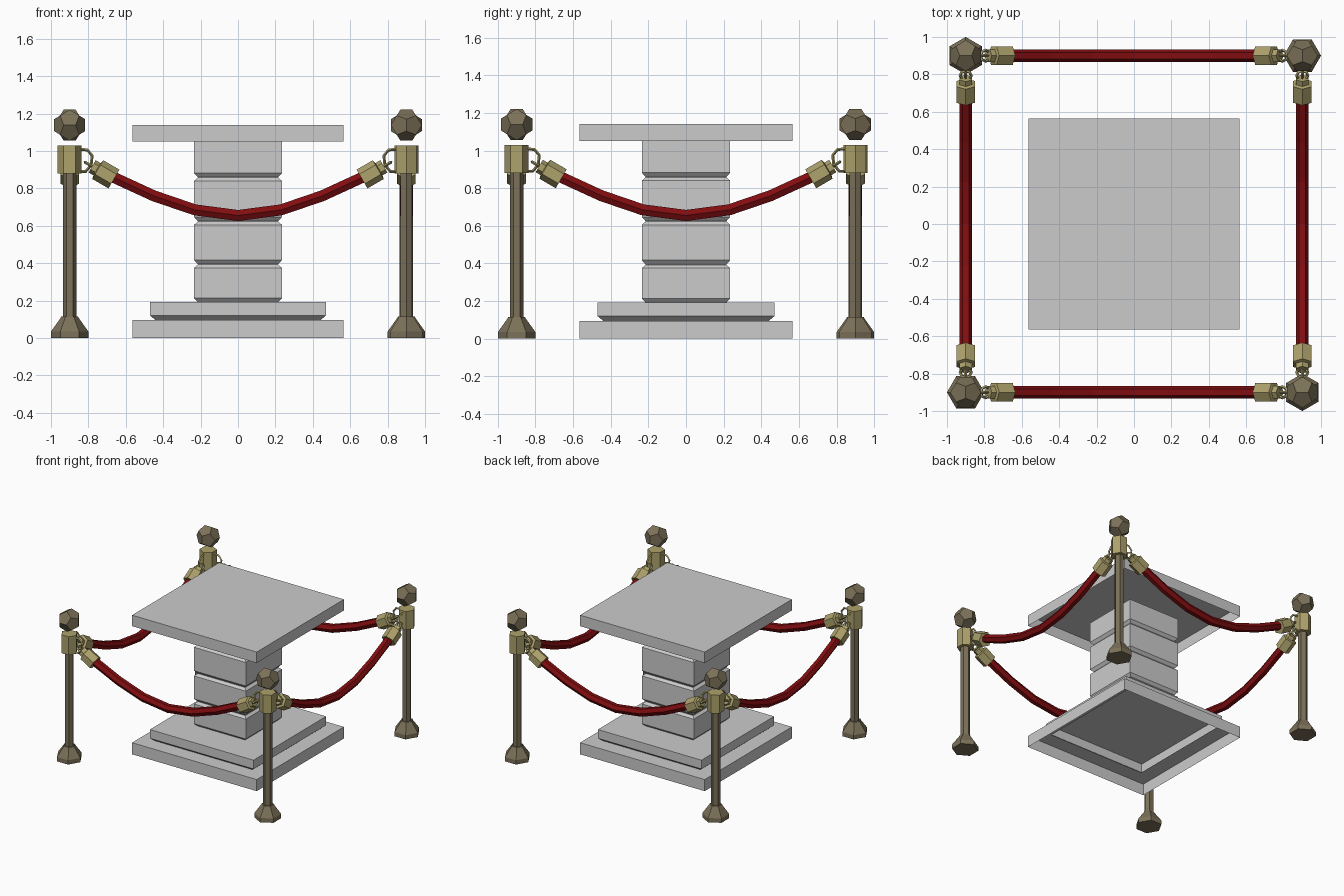
import bpy, bmesh, math
from mathutils import Vector, Matrix

if "Cube" in bpy.data.objects:
    bpy.data.objects.remove(bpy.data.objects["Cube"])


def material(name, rgb):
    m = bpy.data.materials.new(name)
    m.diffuse_color = (*rgb, 1)
    m.use_nodes = True
    m.node_tree.nodes["Principled BSDF"].inputs["Base Color"].default_value = m.diffuse_color
    return m


bronze = material("bronze", (0.20, 0.165, 0.10))
brass = material("brass", (0.42, 0.36, 0.15))
red = material("red_velvet", (0.22, 0.004, 0.005))


def finish(name, bm, mat=None, matrix=None):
    bmesh.ops.recalc_face_normals(bm, faces=bm.faces)
    if matrix:
        bmesh.ops.transform(bm, matrix=matrix, verts=bm.verts)
    mesh = bpy.data.meshes.new(name)
    bm.to_mesh(mesh)
    bm.free()
    obj = bpy.data.objects.new(name, mesh)
    bpy.context.collection.objects.link(obj)
    if mat:
        mesh.materials.append(mat)
    return obj


def turned(name, profile, sides, mat=None, matrix=None, bottom=True, top=True):
    """Loft (radius, height) rings; four sides take the half width as radius."""
    bm = bmesh.new()
    k, off = (math.sqrt(2), math.pi / 4) if sides == 4 else (1, 0)
    rings = [[bm.verts.new((r * k * math.cos(off + i * math.tau / sides),
                            r * k * math.sin(off + i * math.tau / sides), z))
              for i in range(sides)] for r, z in profile]
    for a, b in zip(rings, rings[1:]):
        for i in range(sides):
            j = (i + 1) % sides
            bm.faces.new((a[i], a[j], b[j], b[i]))
    if bottom:
        bm.faces.new(rings[0][::-1])
    if top:
        bm.faces.new(rings[-1])
    return finish(name, bm, mat, matrix)


def tube(name, points, radius, sides, mat, matrix, closed=False):
    """Sweep a low-poly round section along a path lying in the xz plane."""
    bm = bmesh.new()
    pts = [Vector(p) for p in points]
    n = len(pts)
    rings = []
    for i, p in enumerate(pts):
        a = pts[(i - 1) % n] if closed else pts[max(i - 1, 0)]
        b = pts[(i + 1) % n] if closed else pts[min(i + 1, n - 1)]
        t = (b - a).normalized()
        side = Vector((0, 1, 0))
        up = side.cross(t)
        rings.append([bm.verts.new(p + radius * (math.cos(s * math.tau / sides) * side
                                                 + math.sin(s * math.tau / sides) * up))
                      for s in range(sides)])
    for i in range(n if closed else n - 1):
        a, b = rings[i], rings[(i + 1) % n]
        for s in range(sides):
            q = (s + 1) % sides
            bm.faces.new((a[s], a[q], b[q], b[s]))
    if not closed:
        bm.faces.new(rings[0])
        bm.faces.new(rings[-1][::-1])
    return finish(name, bm, mat, matrix)


def dodecahedron(name, radius, mat, matrix):
    bm = bmesh.new()
    g = (1 + math.sqrt(5)) / 2
    s = radius / math.sqrt(3)
    signs = (-1, 1)
    pts = [(x, y, z) for x in signs for y in signs for z in signs]
    for a in signs:
        for b in signs:
            u, v = a / g, b * g
            pts += [(0, u, v), (u, v, 0), (v, 0, u)]
    for p in pts:
        bm.verts.new(Vector(p) * s)
    bmesh.ops.convex_hull(bm, input=bm.verts)
    bmesh.ops.dissolve_limit(bm, angle_limit=0.05, verts=bm.verts, edges=bm.edges)
    return finish(name, bm, mat, matrix)


# Pedestal: stepped hollow base, grooved column and hollow top slab
turned("pedestal_base", [(0.565, 0), (0.565, 0.095), (0.44, 0.095), (0.47, 0.12), (0.47, 0.192)],
       4, bottom=False)
column = [(0.215, 0.192), (0.235, 0.213)]
for j in (0.395, 0.625, 0.86):
    column += [(0.235, j - 0.02), (0.215, j - 0.003), (0.215, j), (0.235, j + 0.022)]
turned("pedestal_column", column + [(0.235, 1.05)], 4)
turned("pedestal_top", [(0.565, 1.05), (0.565, 1.14)], 4, bottom=False)

D = 0.9
for k in range(4):
    turn = Matrix.Rotation(k * math.pi / 2, 4, 'Z')
    at = turn @ Matrix.Translation((-D, -D, 0))

    # Post with foot, collar and finial
    turned(f"post_foot_{k}", [(0.1, 0), (0.1, 0.035), (0.05, 0.105), (0.045, 0.115)], 6, bronze, at)
    turned(f"post_pole_{k}", [(0.036, 0.1), (0.036, 0.89)], 6, bronze, at)
    turned(f"post_collar_{k}", [(0.064, 0.88), (0.064, 1.03)], 6, brass, at)
    dodecahedron(f"post_finial_{k}", 0.089, bronze, at @ Matrix.Translation((0, 0, 1.138)))

    # Sagging rope along this side
    side = turn @ Matrix.Translation((0, -D, 0))
    half = [(0.70, 0.875), (0.45, 0.76), (0.23, 0.685)]
    path = [(-x, 0, z) for x, z in half] + [(0, 0, 0.655)] + [(x, 0, z) for x, z in half[::-1]]
    tube(f"rope_{k}", path, 0.034, 6, red, side)

    # Rope end fittings, mirrored at both ends
    for tag, sx in (("a", -1), ("b", 1)):
        axis = Vector((-sx * 0.86, 0, -0.5))
        aim = Vector((0, 0, 1)).rotation_difference(axis).to_matrix().to_4x4()
        cap = side @ Matrix.Translation((sx * 0.715, 0, 0.88)) @ aim
        turned(f"rope_cap_{k}{tag}", [(0.038, -0.075), (0.038, -0.045), (0.058, -0.04),
                                      (0.058, 0.06)], 6, brass, cap)
        hook = [(0.05, 1.01), (0.095, 1.005), (0.12, 0.975), (0.115, 0.925), (0.085, 0.89), (0.05, 0.89)]
        tube(f"collar_hook_{k}{tag}", [(sx * (D - d), 0, z) for d, z in hook], 0.008, 4, brass, side)
        ring = [(0.03 * math.cos(i * math.tau / 8), 0, 0.03 * math.sin(i * math.tau / 8))
                for i in range(8)]
        tube(f"cap_link_{k}{tag}", ring, 0.008, 4, brass,
             cap @ Matrix.Translation((0, 0, -0.09)) @ Matrix.Rotation(math.pi / 2, 4, 'Z'), True)
